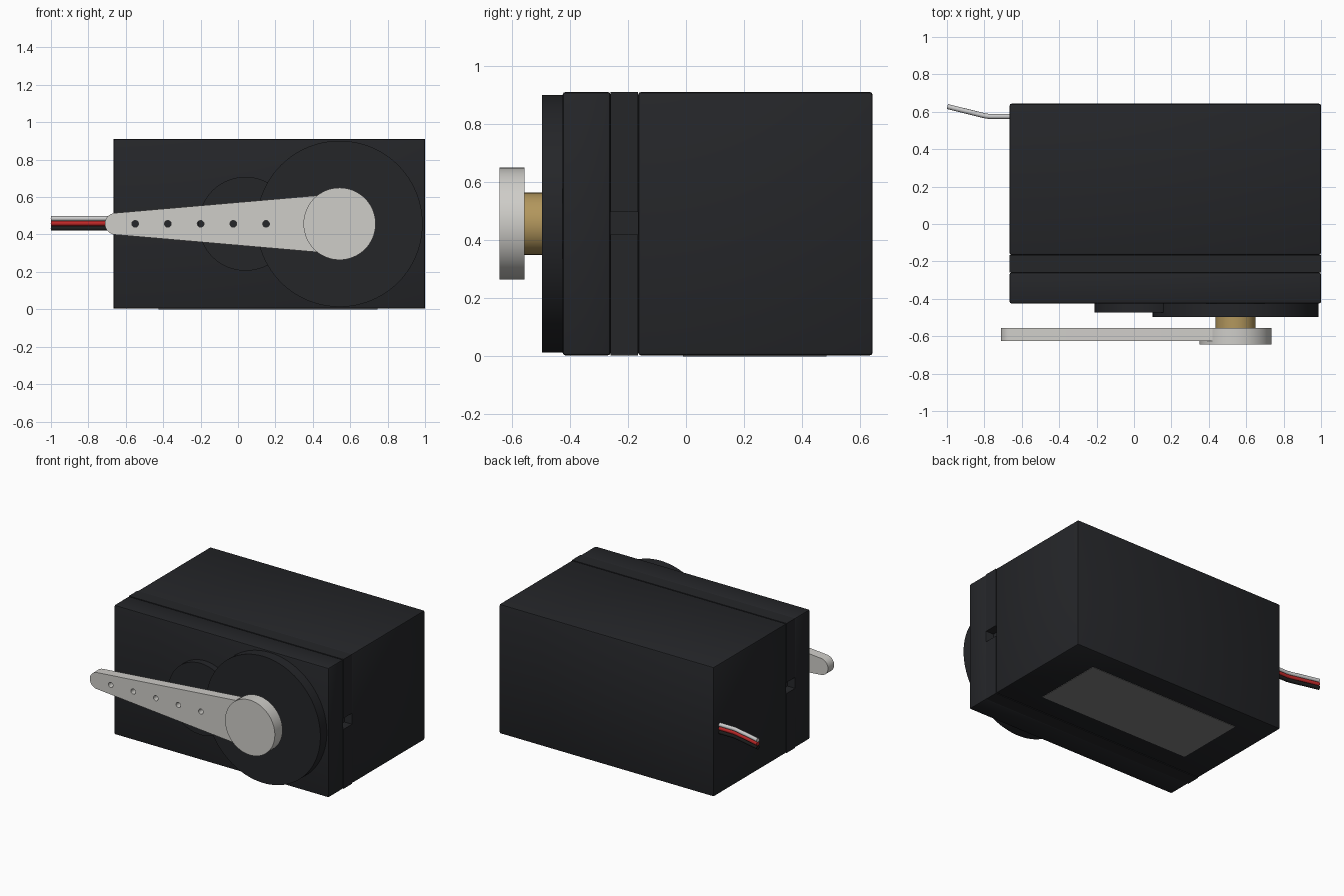
import bpy, bmesh
from math import sin, cos, pi, radians

if "Cube" in bpy.data.objects:
    bpy.data.objects.remove(bpy.data.objects["Cube"])

ZC = 0.457            # height of the shaft axis
X0, X1 = -0.665, 1.0  # case ends
AX = 0.543            # shaft axis x


def material(name, r, g, b):
    m = bpy.data.materials.new(name)
    m.diffuse_color = (r, g, b, 1)
    m.use_nodes = True
    m.node_tree.nodes["Principled BSDF"].inputs["Base Color"].default_value = m.diffuse_color
    return m


BLACK = material("black_plastic", 0.018, 0.019, 0.022)
HORN = material("horn_plastic", 0.62, 0.61, 0.58)
BRASS = material("brass", 0.45, 0.31, 0.11)
LABEL = material("label_grey", 0.22, 0.22, 0.22)
WHITE = material("wire_white", 0.6, 0.6, 0.6)
RED = material("wire_red", 0.5, 0.02, 0.02)
DARK = material("wire_black", 0.012, 0.012, 0.012)


def activate(ob):
    bpy.ops.object.select_all(action='DESELECT')
    ob.select_set(True)
    bpy.context.view_layer.objects.active = ob


def smooth(ob):
    activate(ob)
    bpy.ops.object.shade_smooth_by_angle(angle=radians(30))


def box(name, x, y, z, mat=None, bevel=0):
    bpy.ops.mesh.primitive_cube_add(size=1, location=[sum(r) / 2 for r in (x, y, z)])
    ob = bpy.context.object
    ob.name = name
    ob.scale = [r[1] - r[0] for r in (x, y, z)]
    bpy.ops.object.transform_apply(location=False, rotation=False, scale=True)
    if mat:
        ob.data.materials.append(mat)
    if bevel:
        m = ob.modifiers.new("edge", 'BEVEL')
        m.width, m.segments = bevel, 2
        bpy.ops.object.modifier_apply(modifier=m.name)
        smooth(ob)
    return ob


def disc(name, x, r, y0, y1, mat=None, n=64):
    bpy.ops.mesh.primitive_cylinder_add(vertices=n, radius=r, depth=y1 - y0,
                                        location=(x, (y0 + y1) / 2, ZC),
                                        rotation=(pi / 2, 0, 0))
    ob = bpy.context.object
    ob.name = name
    if mat:
        ob.data.materials.append(mat)
        smooth(ob)
    return ob


def cut(ob, cutters):
    for c in cutters:
        activate(ob)
        m = ob.modifiers.new("cut", 'BOOLEAN')
        m.operation, m.solver, m.object = 'DIFFERENCE', 'EXACT', c
        bpy.ops.object.modifier_apply(modifier=m.name)
        bpy.data.objects.remove(c)


# Case: rear housing, middle band with side notches, front cover
zr = (0.003, 0.911)
box("rear_housing", (X0, X1), (-0.165, 0.643), zr, BLACK, 0.01)
box("front_cover", (X0, X1), (-0.425, -0.26), zr, BLACK, 0.01)
band = box("middle_band", (X0, X1), (-0.26, -0.165), zr, BLACK)
cut(band, [box("notch_cutter", (x - 0.06, x + 0.06), (-0.3, -0.12), (0.42, 0.497))
           for x in (X0, X1)])

# Label plate underneath
box("bottom_label", (-0.425, 0.745), (-0.01, 0.485), (0, 0.006), LABEL)

# Raised bosses and output shaft
disc("gear_boss", AX, 0.444, -0.497, -0.42, BLACK, 96)
disc("small_boss", 0.04, 0.251, -0.472, -0.42, BLACK, 64)
disc("output_shaft", AX, 0.107, -0.565, -0.49, BRASS, 48)

# Horn: round hub and tapered arm with a row of holes
disc("horn_hub", AX, 0.193, -0.643, -0.557, HORN, 64)
outline = [(0.42, ZC - 0.151), (0.42, ZC + 0.151)]
for i in range(17):
    a = radians(95 + 170 * i / 16)
    outline.append((-0.654 + 0.058 * cos(a), ZC + 0.058 * sin(a)))
bm = bmesh.new()
face = bm.faces.new([bm.verts.new((x, -0.625, z)) for x, z in outline])
ext = bmesh.ops.extrude_face_region(bm, geom=[face])
bmesh.ops.translate(bm, vec=(0, 0.068, 0),
                    verts=[v for v in ext["geom"] if isinstance(v, bmesh.types.BMVert)])
bmesh.ops.recalc_face_normals(bm, faces=bm.faces)
me = bpy.data.meshes.new("horn_arm")
bm.to_mesh(me)
bm.free()
me.materials.append(HORN)
arm = bpy.data.objects.new("horn_arm", me)
bpy.context.collection.objects.link(arm)
cut(arm, [disc("hole_cutter", -0.55 + 0.175 * i, 0.018, -0.7, -0.5, n=24) for i in range(5)])
smooth(arm)

# Three-wire lead leaving the left end
for i, (name, mat) in enumerate((("black_wire", DARK), ("red_wire", RED), ("white_wire", WHITE))):
    cu = bpy.data.curves.new(name, 'CURVE')
    cu.dimensions = '3D'
    cu.bevel_depth, cu.bevel_resolution, cu.use_fill_caps = 0.0135, 3, True
    sp = cu.splines.new('POLY')
    path = [(-0.64, 0.575), (-0.775, 0.575), (-0.80, 0.579), (-0.998, 0.628)]
    sp.points.add(len(path) - 1)
    for p, (x, y) in zip(sp.points, path):
        p.co = (x, y, 0.433 + 0.026 * i, 1)
    cu.materials.append(mat)
    wire = bpy.data.objects.new(name, cu)
    bpy.context.collection.objects.link(wire)
